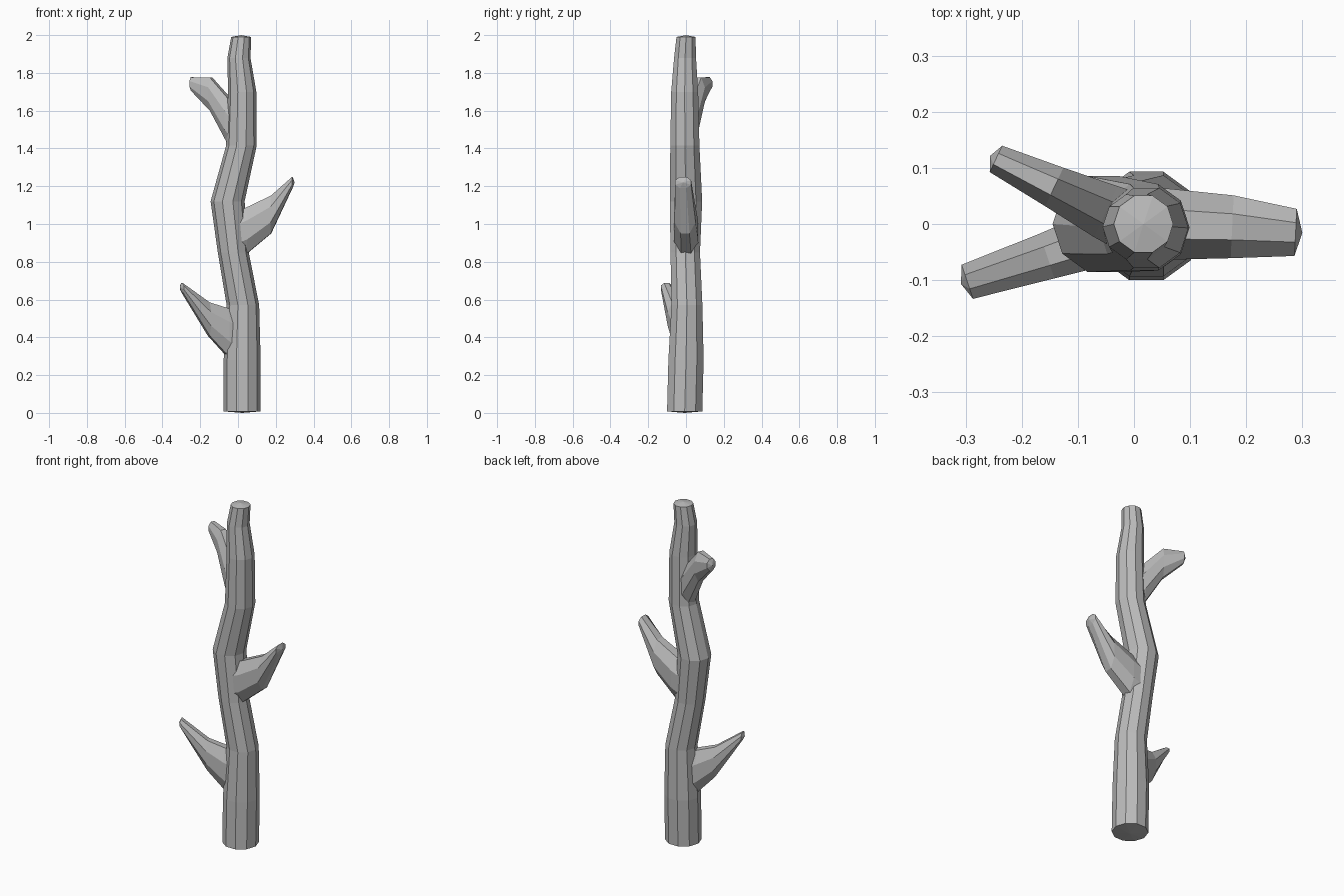
import bpy, bmesh
from math import sin, cos, pi
from mathutils import Vector

cube = bpy.data.objects.get("Cube")
if cube:
    bpy.data.objects.remove(cube, do_unlink=True)

bark = bpy.data.materials.new("grey_bark")
bark.use_nodes = True
bark.diffuse_color = (0.5, 0.5, 0.5, 1)
bsdf = bark.node_tree.nodes["Principled BSDF"]
bsdf.inputs["Base Color"].default_value = (0.5, 0.5, 0.5, 1)
bsdf.inputs["Roughness"].default_value = 0.8


def loft(name, rings, caps):
    """Skin a stack of equal rings and close each end with a shallow fan."""
    bm = bmesh.new()
    loops = [[bm.verts.new(p) for p in ring] for ring in rings]
    n = len(loops[0])
    for a, b in zip(loops, loops[1:]):
        for i in range(n):
            j = (i + 1) % n
            bm.faces.new((a[i], a[j], b[j], b[i]))
    for loop, offset in ((loops[0], caps[0]), (loops[-1], caps[1])):
        middle = sum((v.co for v in loop), Vector()) / n
        hub = bm.verts.new(middle + Vector(offset))
        for i in range(n):
            bm.faces.new((loop[i], loop[(i + 1) % n], hub))
    bmesh.ops.recalc_face_normals(bm, faces=bm.faces)
    mesh = bpy.data.meshes.new(name)
    bm.to_mesh(mesh)
    bm.free()
    mesh.materials.append(bark)
    obj = bpy.data.objects.new(name, mesh)
    bpy.context.collection.objects.link(obj)


def trunk_ring(x, y, z, r, sides=10):
    return [Vector((x + r * cos(2 * pi * i / sides), y + r * sin(2 * pi * i / sides), z))
            for i in range(sides)]


def branch(name, sections, sides=8):
    """Upright oval sections: x, y, z, half width, half height."""
    run = Vector(sections[-1][:2]) - Vector(sections[0][:2])
    side = Vector((-run.y, run.x, 0)).normalized()
    grow = 1 / cos(pi / sides)
    rings = []
    for x, y, z, w, h in sections:
        angles = [2 * pi * (i + 0.5) / sides for i in range(sides)]
        rings.append([Vector((x, y, z)) + side * w * grow * cos(a)
                      + Vector((0, 0, h * grow * sin(a))) for a in angles])
    tip = run.normalized() * 0.012
    loft(name, rings, ((0, 0, 0), (tip.x, tip.y, 0)))


# Crooked trunk: x, y, z, radius
trunk = [
    (0.022, -0.007, 0.008, 0.098),
    (0.022, 0.0, 0.28, 0.098),
    (0.026, 0.005, 0.57, 0.086),
    (-0.025, -0.004, 0.85, 0.082),
    (-0.055, 0.0, 1.12, 0.09),
    (0.018, -0.006, 1.415, 0.081),
    (0.022, -0.007, 1.70, 0.075),
    (0.005, -0.005, 1.88, 0.061),
    (0.017, 0.0, 1.99, 0.053),
]
loft("trunk", [trunk_ring(*s) for s in trunk], ((0, 0, -0.008), (0, 0, 0.01)))

# Three broken-off side branches
branch("lower_right_branch", [
    (0.0, -0.005, 0.40, 0.05, 0.13),
    (-0.06, -0.025, 0.43, 0.05, 0.125),
    (-0.155, -0.057, 0.497, 0.042, 0.088),
    (-0.297, -0.103, 0.664, 0.032, 0.024),
])
branch("middle_left_branch", [
    (-0.02, 0.0, 0.94, 0.066, 0.12),
    (0.05, 0.0, 0.968, 0.064, 0.122),
    (0.175, -0.005, 1.05, 0.056, 0.1),
    (0.288, -0.015, 1.22, 0.042, 0.03),
])
branch("upper_right_branch", [
    (0.0, 0.0, 1.49, 0.055, 0.12),
    (-0.05, 0.022, 1.55, 0.05, 0.12),
    (-0.142, 0.066, 1.687, 0.038, 0.088),
    (-0.246, 0.116, 1.742, 0.026, 0.035),
])
